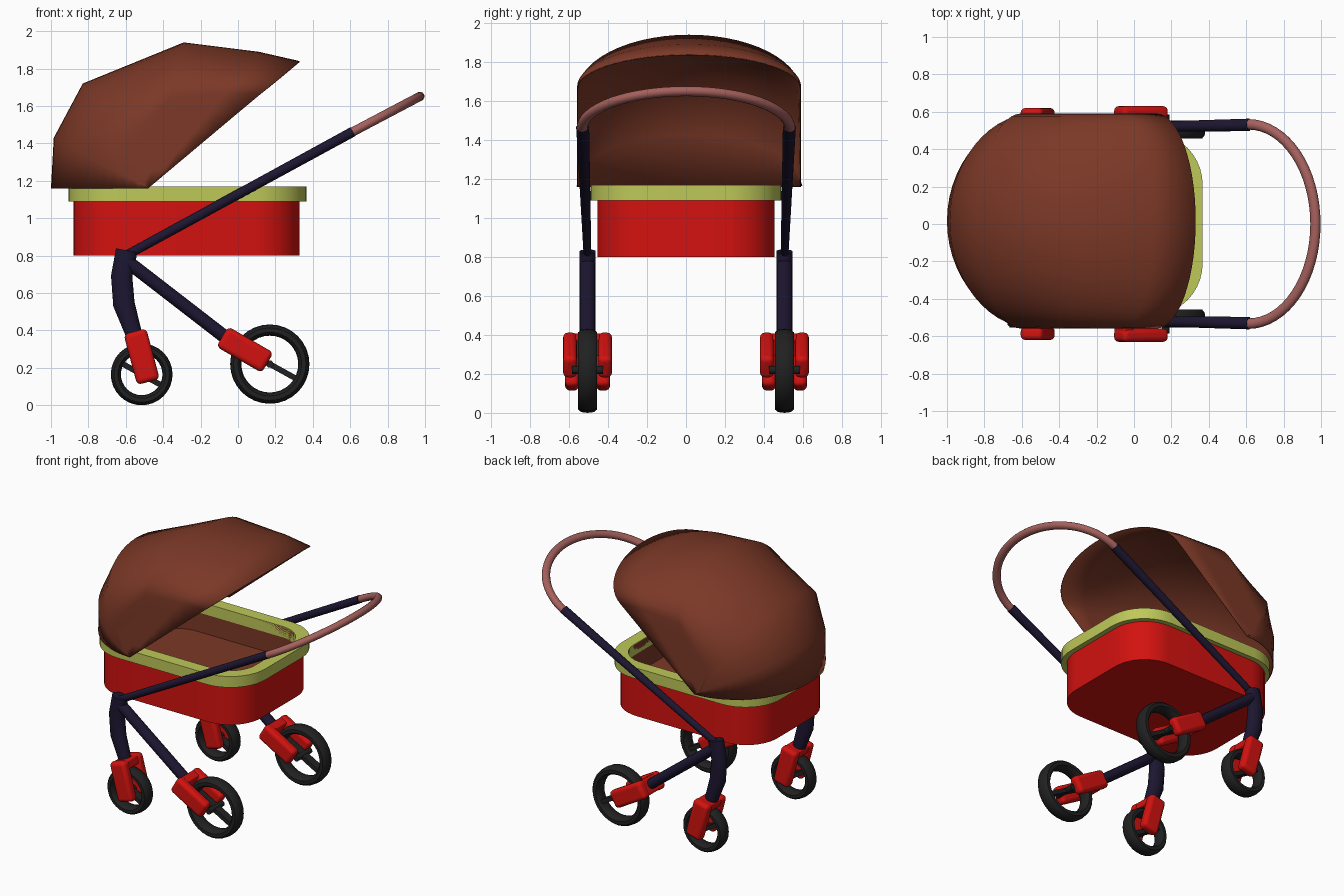
import bpy, bmesh, math
from mathutils import Vector as V

if "Cube" in bpy.data.objects:
    bpy.data.objects.remove(bpy.data.objects["Cube"])


def material(name, rgb):
    m = bpy.data.materials.new(name)
    m.diffuse_color = (*rgb, 1)
    m.use_nodes = True
    m.node_tree.nodes["Principled BSDF"].inputs["Base Color"].default_value = m.diffuse_color
    return m


RED = material("red", (0.65, 0.006, 0.005))
BROWN = material("brown", (0.2, 0.04, 0.02))
LIME = material("lime", (0.52, 0.58, 0.1))
NAVY = material("navy", (0.012, 0.008, 0.03))
PINK = material("pink", (0.38, 0.12, 0.11))
BLACK = material("black", (0.015, 0.015, 0.015))


def finish(ob, mat, angle):
    ob.data.materials.append(mat)
    bpy.ops.object.select_all(action='DESELECT')
    ob.select_set(True)
    bpy.context.view_layer.objects.active = ob
    bpy.ops.object.shade_smooth_by_angle(angle=math.radians(angle))
    return ob


def loft(name, rings, mat, caps=True, loop=True, wrap=False, angle=40):
    """Skin a list of rings; loop closes each ring, wrap joins last to first."""
    bm = bmesh.new()
    vs = [[bm.verts.new(p) for p in r] for r in rings]
    n = len(vs[0])
    for i in range(len(vs) if wrap else len(vs) - 1):
        a, b = vs[i], vs[(i + 1) % len(vs)]
        for j in range(n if loop else n - 1):
            k = (j + 1) % n
            bm.faces.new((a[j], a[k], b[k], b[j]))
    if caps:
        bm.faces.new(vs[0])
        bm.faces.new(vs[-1])
    bmesh.ops.remove_doubles(bm, verts=bm.verts, dist=1e-4)
    bmesh.ops.recalc_face_normals(bm, faces=bm.faces)
    me = bpy.data.meshes.new(name)
    bm.to_mesh(me)
    bm.free()
    ob = bpy.data.objects.new(name, me)
    bpy.context.collection.objects.link(ob)
    return finish(ob, mat, angle)


def sweep(name, pts, normal, radii, mat, n=14):
    """Elliptical tube along a planar path; radii = (in plane, along normal)."""
    pts, normal, rings = [V(p) for p in pts], V(normal).normalized(), []
    for i, p in enumerate(pts):
        t = (pts[min(i + 1, len(pts) - 1)] - pts[max(i - 1, 0)]).normalized()
        side = t.cross(normal)
        a, b = radii[i % len(radii)]
        rings.append([p + side * a * math.cos(q) + normal * b * math.sin(q)
                      for q in (2 * math.pi * k / n for k in range(n))])
    return loft(name, rings, mat)


def outline(cx, hx, hy, r, z, n=10):
    """Rounded rectangle ring."""
    ring = []
    for c, (sx, sy) in enumerate(((1, 1), (-1, 1), (-1, -1), (1, -1))):
        for k in range(n + 1):
            q = math.pi / 2 * (c + k / n)
            ring.append((cx + sx * (hx - r) + r * math.cos(q),
                         sy * (hy - r) + r * math.sin(q), z))
    return ring


def box(name, center, size, direction, mat, bevel):
    """Rounded box whose long axis follows direction in the xz plane."""
    bpy.ops.mesh.primitive_cube_add(size=1, location=center)
    ob = bpy.context.object
    ob.name = name
    ob.scale = size
    bpy.ops.object.transform_apply(location=False, rotation=False, scale=True)
    ob.rotation_euler.y = -math.atan2(direction[1], direction[0])
    if bevel:
        m = ob.modifiers.new("round", 'BEVEL')
        m.width, m.segments = bevel, 4
    return finish(ob, mat, 40)


# Basket, rim and lining
loft("basket", [outline(-0.275, 0.605, 0.455, 0.25, z) for z in (0.8, 1.1)], RED)
loft("basket_rim", [outline(-0.27, 0.637, 0.49, 0.28, 1.09),
                    outline(-0.27, 0.637, 0.49, 0.28, 1.17),
                    outline(-0.27, 0.55, 0.40, 0.2, 1.17),
                    outline(-0.27, 0.55, 0.40, 0.2, 1.09)], LIME, caps=False, wrap=True)
bpy.data.objects["basket"].data.polygons[0].use_smooth = False
# Open the top of the basket so that the lining shows
bm = bmesh.new()
bm.from_mesh(bpy.data.objects["basket"].data)
bmesh.ops.delete(bm, geom=[f for f in bm.faces if f.normal.z > 0.9], context='FACES_ONLY')
bm.to_mesh(bpy.data.objects["basket"].data)
bm.free()
lining = loft("basket_lining", [outline(-0.27, 0.55, 0.40, 0.2, 0.95),
                                outline(-0.27, 0.55, 0.40, 0.2, 1.165)], BROWN)
bm = bmesh.new()
bm.from_mesh(lining.data)
bmesh.ops.delete(bm, geom=[f for f in bm.faces if f.normal.z > 0.9], context='FACES_ONLY')
bmesh.ops.reverse_faces(bm, faces=bm.faces)
bm.to_mesh(lining.data)
bm.free()

# Hood: ribs fanning out from a side pivot (apex x, apex z, straight share of side)
pivot, ribs = V((-0.48, 1.16)), []
for x, z, s in ((-1.0, 1.16, 0.0), (-0.985, 1.43, 0.1), (-0.83, 1.72, 0.35),
                (-0.29, 1.94, 0.62), (0.11, 1.89, 0.70), (0.33, 1.84, 0.74)):
    d = V((x, z)) - pivot
    path = [(s * k / 5, 1) for k in range(5)]
    arch = [(s + (1 - s) * math.sin(q), math.cos(q))
            for q in (math.pi * k / 28 for k in range(29))]
    path = path + arch + [(u, -v) for u, v in reversed(path)]
    ribs.append([(pivot.x + d.x * u, 0.016 + 0.575 * v, pivot.y + d.y * u) for u, v in path])
hood = loft("hood", ribs, BROWN, caps=False, loop=False, angle=50)
hood.modifiers.new("cloth", 'SOLIDIFY').thickness = 0.006

# Handle grip
slope = V((0.36, 0, 0.19))
grip = [V((0.61, 0.533 * math.cos(q), 1.46)) + slope * math.sin(q)
        for q in (math.pi * k / 32 for k in range(33))]
sweep("handle_grip", grip, (-0.19, 0, 0.36), [(0.028, 0.025)], PINK)


def wheel(name, x, y, z, r, tyre):
    rings = []
    for i in range(32):
        q = 2 * math.pi * i / 32
        ring = []
        for k in range(10):
            p = 2 * math.pi * k / 10
            c = math.copysign(abs(math.cos(p)) ** 0.8, math.cos(p))
            w = math.copysign(abs(math.sin(p)) ** 0.8, math.sin(p))
            rr = r - tyre + tyre * c
            ring.append((x + rr * math.cos(q), y + 0.05 * w, z + rr * math.sin(q)))
        rings.append(ring)
    loft(name, rings, BLACK, caps=False, wrap=True)
    box(name + "_spoke", (x, y, z), (2 * r - 2 * tyre, 0.06, 0.03), (0.87, -0.48), BLACK, 0)
    sweep(name + "_axle", [(x, y - 0.08, z), (x, y + 0.08, z)], (0, 0, 1), [(0.02, 0.02)], BLACK)


def fork(name, x, y, z, direction, offset):
    d = V(direction).normalized()
    for s in (-1, 1):
        box(name + "_prong", (x, y + s * offset, z), (0.28, 0.07, 0.125), d, RED, 0.025)
    box(name + "_bridge", (x - d.x * 0.105, y, z - d.y * 0.105),
        (0.06, 2 * offset, 0.11), d, RED, 0.01)


# Frame, forks and wheels on both sides
for s, side in ((-1, "right"), (1, "left")):
    y = 0.505 * s
    sweep("push_bar_" + side, [(-0.6, y, 0.8), (0.615, 0.53 * s, 1.463)], (0, 1, 0),
          [(0.025, 0.02), (0.027, 0.034)], NAVY)
    sweep("front_leg_" + side, [(-0.595, y, 0.828), (-0.622, y, 0.69), (-0.61, y, 0.54),
                                (-0.56, y, 0.39)], (0, 1, 0),
          [(0.058, 0.043), (0.057, 0.043), (0.058, 0.043), (0.045, 0.043)], NAVY)
    sweep("rear_leg_" + side, [(-0.6, y, 0.775), (-0.05, y, 0.35)], (0, 1, 0),
          [(0.036, 0.04)], NAVY)
    fork("front_fork_" + side, -0.515, y, 0.26, (0.075, -0.28), 0.08)
    fork("rear_fork_" + side, 0.037, y, 0.297, (0.26, -0.15), 0.09)
    wheel("front_wheel_" + side, -0.515, y, 0.165, 0.165, 0.027)
    wheel("rear_wheel_" + side, 0.17, y, 0.22, 0.212, 0.03)
